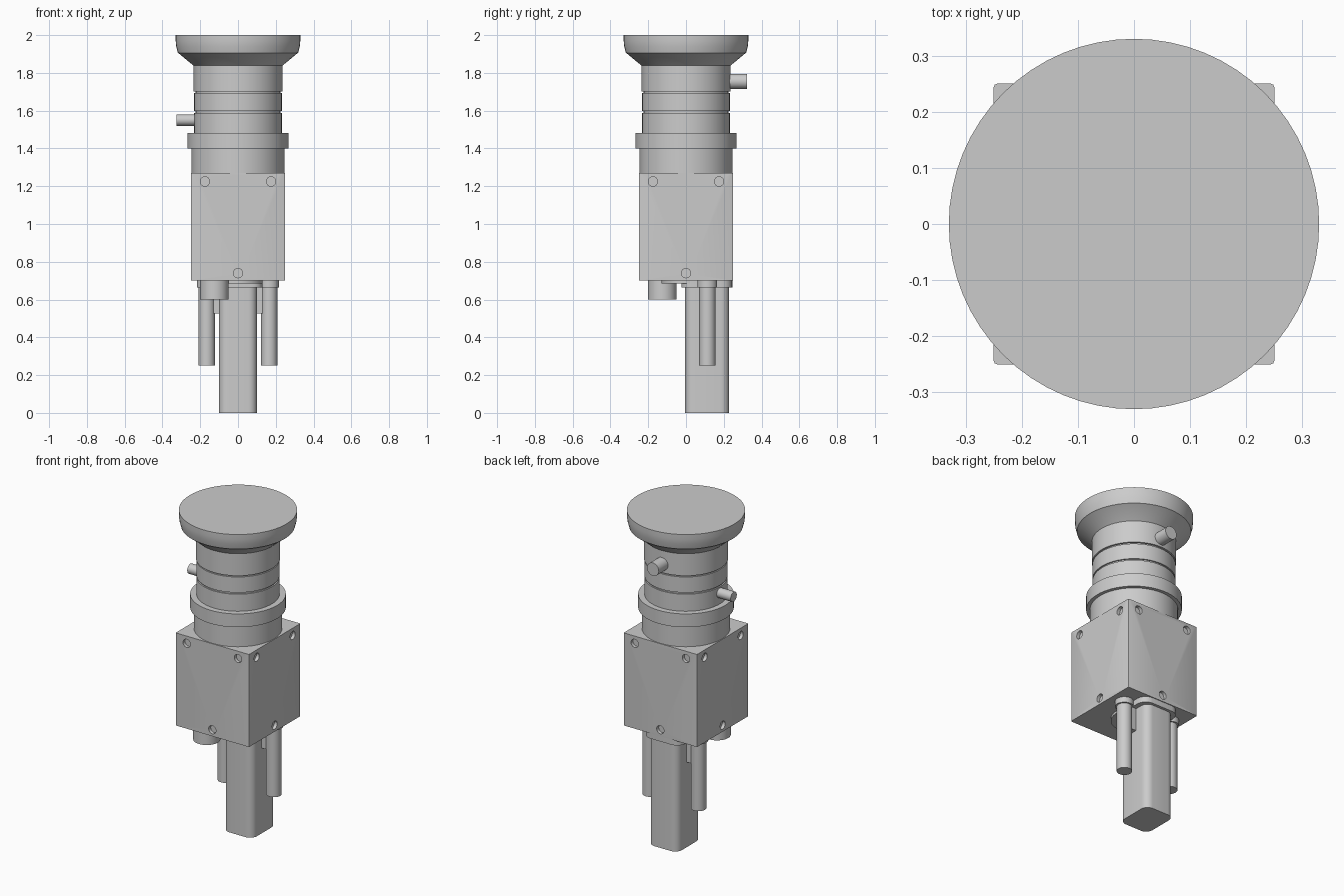
import bpy, bmesh, math
from mathutils import Matrix, Vector

cube = bpy.data.objects.get("Cube")
if cube:
    bpy.data.objects.remove(cube, do_unlink=True)

mat = bpy.data.materials.new("plain grey")
mat.use_nodes = True
GREY = (0.6, 0.6, 0.6, 1)
mat.diffuse_color = GREY
mat.node_tree.nodes["Principled BSDF"].inputs["Base Color"].default_value = GREY


def finish(name, bm, smooth=True):
    bmesh.ops.recalc_face_normals(bm, faces=bm.faces)
    mesh = bpy.data.meshes.new(name)
    bm.to_mesh(mesh)
    bm.free()
    mesh.materials.append(mat)
    ob = bpy.data.objects.new(name, mesh)
    bpy.context.collection.objects.link(ob)
    if smooth:
        bpy.ops.object.select_all(action="DESELECT")
        bpy.context.view_layer.objects.active = ob
        ob.select_set(True)
        bpy.ops.object.shade_smooth_by_angle(angle=math.radians(30))
    return ob


def add_rod(bm, start, end, r, sides=32):
    a, b = Vector(start), Vector(end)
    turn = (b - a).to_track_quat("Z", "Y").to_matrix().to_4x4()
    bmesh.ops.create_cone(bm, cap_ends=True, segments=sides, radius1=r, radius2=r,
                          depth=(b - a).length,
                          matrix=Matrix.Translation((a + b) / 2) @ turn)


def rod(name, start, end, r):
    bm = bmesh.new()
    add_rod(bm, start, end, r)
    return finish(name, bm)


def box(name, lo, hi, r=0, upright_only=True, segments=6):
    lo, hi = Vector(lo), Vector(hi)
    bm = bmesh.new()
    bmesh.ops.create_cube(bm, size=1, matrix=Matrix.Translation((lo + hi) / 2)
                          @ Matrix.Diagonal((hi - lo).to_4d()))
    if r:
        edges = [e for e in bm.edges if not upright_only
                 or abs(e.verts[0].co.z - e.verts[1].co.z) > 0.001]
        bmesh.ops.bevel(bm, geom=edges, offset=r, segments=segments,
                        affect="EDGES", profile=0.5)
    return finish(name, bm)


def lathe(name, profile, sides=64):
    bm = bmesh.new()
    verts = [bm.verts.new((r, 0, z)) for r, z in profile]
    edges = [bm.edges.new(pair) for pair in zip(verts, verts[1:])]
    bmesh.ops.spin(bm, geom=verts + edges, cent=(0, 0, 0), axis=(0, 0, 1),
                   angle=math.tau, steps=sides, use_duplicate=False)
    bmesh.ops.remove_doubles(bm, verts=bm.verts, dist=0.0001)
    return finish(name, bm)


# Square body with three recessed screw holes in each side
body = box("body", (-0.25, -0.25, 0.70), (0.25, 0.25, 1.27), 0.006, segments=2)
bm = bmesh.new()
for quarter in range(4):
    turn = Matrix.Rotation(quarter * math.pi / 2, 3, "Z")
    for x, z in ((-0.175, 1.225), (0.175, 1.225), (0, 0.74)):
        add_rod(bm, turn @ Vector((x, -0.23, z)), turn @ Vector((x, -0.3, z)), 0.025, 24)
holes = finish("screw_hole_cutter", bm, smooth=False)
holes.hide_render = True
holes.hide_set(True)
cut = body.modifiers.new("screw holes", "BOOLEAN")
cut.operation = "DIFFERENCE"
cut.solver = "EXACT"
cut.object = holes

# Turned neck, collar, grooved barrel and flared cap
lathe("neck_and_collar", [(0, 1.26), (0.246, 1.26), (0.246, 1.40), (0.267, 1.40),
                          (0.267, 1.482), (0, 1.482)])
lathe("grooved_barrel", [(0, 1.47), (0.232, 1.47), (0.232, 1.587), (0.224, 1.587),
                         (0.224, 1.597), (0.232, 1.597), (0.232, 1.693), (0.224, 1.693),
                         (0.224, 1.702), (0.235, 1.702), (0.235, 1.85), (0, 1.85)])
lathe("flared_cap", [(0, 1.838), (0.235, 1.838), (0.312, 1.902), (0.318, 1.905),
                     (0.327, 1.94), (0.33, 1.97), (0.33, 2.0), (0, 2.0)])

# Side pins
rod("side_pin", (-0.2, 0, 1.55), (-0.325, 0, 1.55), 0.03)
rod("back_pin", (0, 0.2, 1.755), (0, 0.322, 1.755), 0.04)

# Underside knob, disc and flange
rod("knob", (-0.125, -0.125, 0.60), (-0.125, -0.125, 0.71), 0.076)
rod("base_disc", (0, 0, 0.685), (0, 0, 0.71), 0.13)
box("column_flange", (-0.13, -0.025, 0.665), (0.13, 0.245, 0.71), 0.06)

# Central column with a rounded section
box("column", (-0.1, -0.005, 0), (0.1, 0.228, 0.68), 0.045)

# Pair of side legs, each with a flange and a web to the column
for side, s in (("left", 1), ("right", -1)):
    rod(side + "_leg", (s * 0.165, 0.113, 0.25), (s * 0.165, 0.113, 0.68), 0.043)
    rod(side + "_leg_flange", (s * 0.165, 0.113, 0.665), (s * 0.165, 0.113, 0.71), 0.052)
    inner, outer = sorted((s * 0.09, s * 0.16))
    box(side + "_web", (inner, 0.088, 0.525), (outer, 0.138, 0.68))
